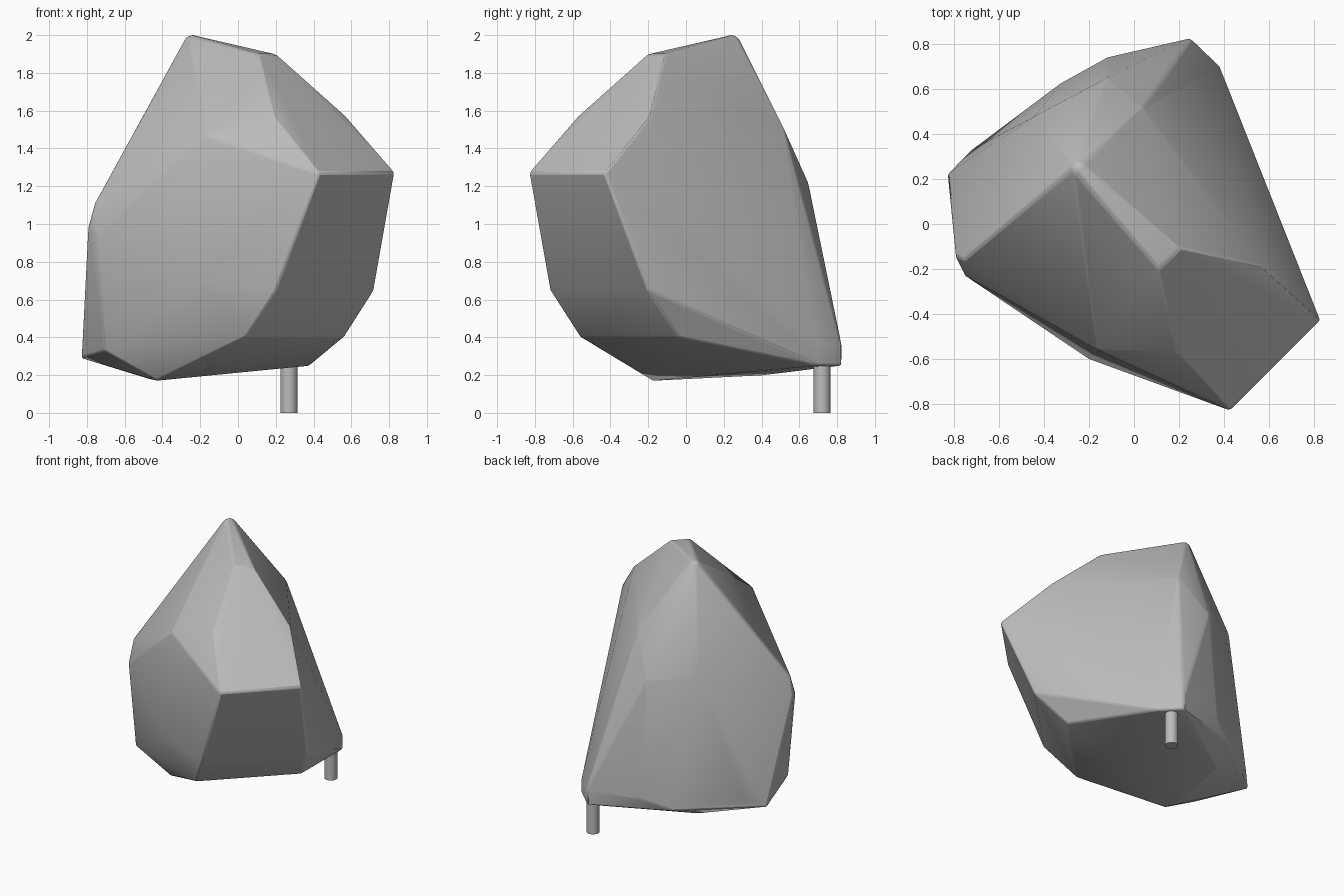
import bpy, bmesh, math
from mathutils import Vector

cube = bpy.data.objects.get("Cube")
if cube:
    bpy.data.objects.remove(cube)

grey = bpy.data.materials.new("stone_grey")
grey.use_nodes = True
grey.diffuse_color = (0.5, 0.5, 0.5, 1)
grey.node_tree.nodes["Principled BSDF"].inputs["Base Color"].default_value = (0.5, 0.5, 0.5, 1)


def finish(bm, name, angle):
    mesh = bpy.data.meshes.new(name)
    bmesh.ops.recalc_face_normals(bm, faces=bm.faces)
    bm.to_mesh(mesh)
    bm.free()
    obj = bpy.data.objects.new(name, mesh)
    bpy.context.collection.objects.link(obj)
    mesh.materials.append(grey)
    bpy.ops.object.select_all(action='DESELECT')
    obj.select_set(True)
    bpy.context.view_layer.objects.active = obj
    bpy.ops.object.shade_smooth_by_angle(angle=math.radians(angle))
    return obj


# Front half: corners mirrored across the diagonal plane x = -y
front = [(.83, -.43, 1.27), (.72, -.2, .65), (.56, -.04, .4),
         (.57, -.19, 1.57), (.2, -.11, 1.9)]
points = front + [(-y, -x, z) for x, y, z in front]

# Right-hand shoulder and lower side
points += [(-.16, -.56, 1.47), (-.2, -.6, .7), (-.76, -.16, 1.11),
           (-.795, -.14, .98), (-.75, -.23, .95), (-.71, -.2, .33)]

# Back ridge and back corners
points += [(.04, .52, 1.5), (-.12, .65, 1.21), (-.44, .48, 1.25),
           (-.83, .22, .29), (-.72, .33, .35), (-.32, .63, .28), (-.12, .74, .36)]
for z in (.25, .36):
    points += [(.38, .7, z), (.25, .825, z)]

# Underside
points += [(-.43, -.18, .17), (-.47, -.05, .18), (-.39, .42, .2)]

# Rounded tip
tip = Vector((-.24, .24, 1.95))
for tilt in (0, 30, 60, 85):
    for k in range(12):
        a, t = k * math.pi / 6, math.radians(tilt)
        points.append(tip + .05 * Vector((math.sin(t) * math.cos(a),
                                          math.sin(t) * math.sin(a), math.cos(t))))

# Faceted body wrapped around the corners
bm = bmesh.new()
for p in points:
    bm.verts.new(p)
bmesh.ops.remove_doubles(bm, verts=bm.verts, dist=.001)
hull = bmesh.ops.convex_hull(bm, input=bm.verts)
bmesh.ops.delete(bm, geom=list({v for v in bm.verts if not v.link_faces}), context='VERTS')
bmesh.ops.dissolve_limit(bm, angle_limit=math.radians(2), verts=bm.verts, edges=bm.edges)
body = finish(bm, "faceted_body", 28)
bevel = body.modifiers.new("soft_edges", 'BEVEL')
bevel.width = .012
bevel.segments = 2
bevel.limit_method = 'ANGLE'
bevel.angle_limit = math.radians(25)

# Support peg under the back corner
bm = bmesh.new()
bmesh.ops.create_cone(bm, cap_ends=True, segments=24, radius1=.045, radius2=.045, depth=.26)
bmesh.ops.translate(bm, verts=bm.verts, vec=(.27, .72, .13))
finish(bm, "support_peg", 40)
